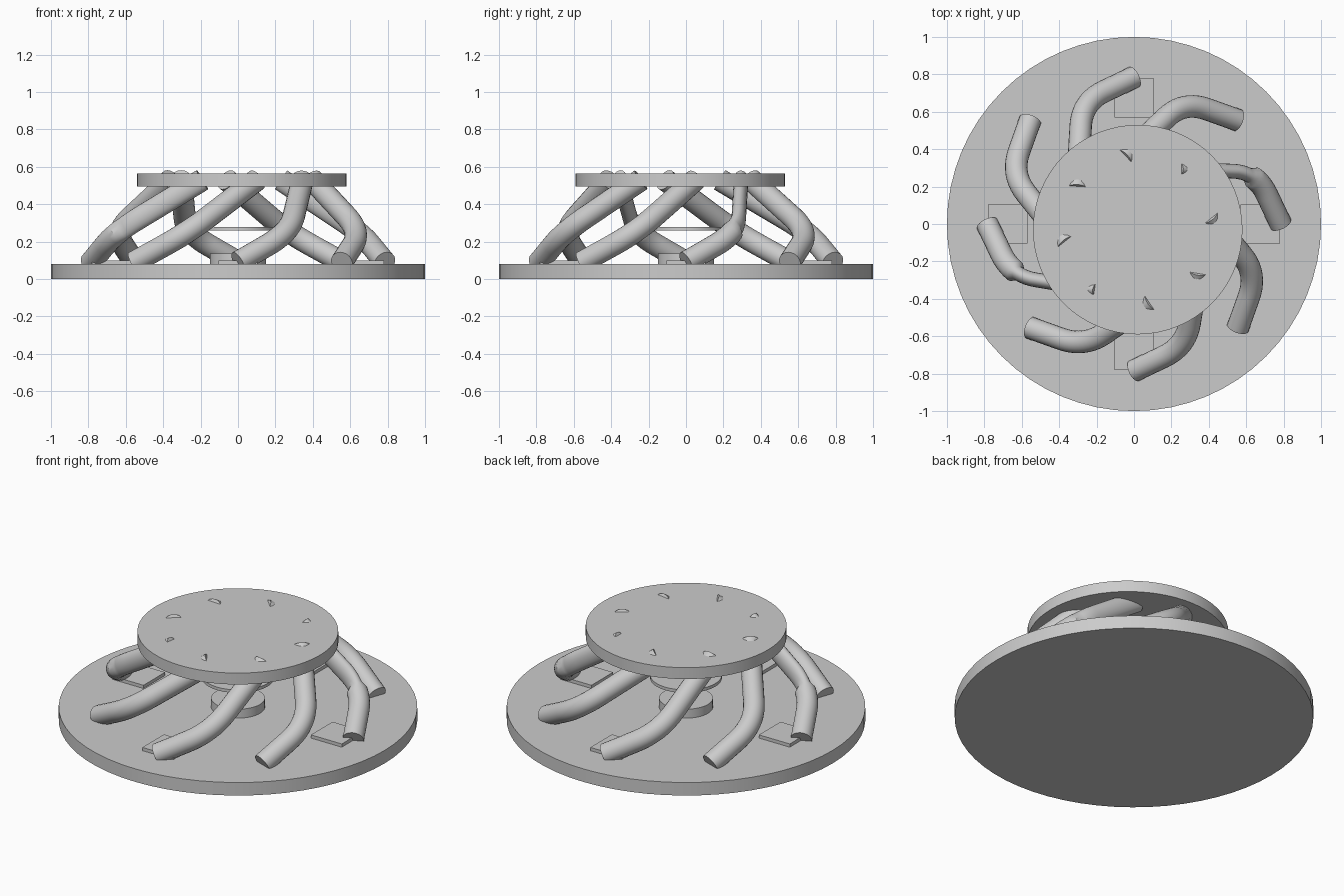
import bpy, bmesh, math
from mathutils import Vector

cube = bpy.data.objects.get("Cube")
if cube:
    bpy.data.objects.remove(cube, do_unlink=True)

grey = bpy.data.materials.new("plain grey")
grey.use_nodes = True
colour = (0.6, 0.6, 0.6, 1)
grey.diffuse_color = colour
grey.node_tree.nodes["Principled BSDF"].inputs["Base Color"].default_value = colour


def finish(bm, name):
    bmesh.ops.recalc_face_normals(bm, faces=bm.faces)
    mesh = bpy.data.meshes.new(name)
    bm.to_mesh(mesh)
    bm.free()
    mesh.materials.append(grey)
    obj = bpy.data.objects.new(name, mesh)
    bpy.context.collection.objects.link(obj)
    bpy.ops.object.select_all(action='DESELECT')
    obj.select_set(True)
    bpy.context.view_layer.objects.active = obj
    bpy.ops.object.shade_smooth_by_angle(angle=math.radians(35))
    return obj


def disc(name, radius, bottom, top, x=0, y=0):
    bm = bmesh.new()
    bmesh.ops.create_cone(bm, cap_ends=True, segments=64, radius1=radius,
                          radius2=radius, depth=top - bottom)
    bmesh.ops.translate(bm, verts=bm.verts, vec=(x, y, (top + bottom) / 2))
    return finish(bm, name)


def box(name, size, centre):
    bm = bmesh.new()
    bmesh.ops.create_cube(bm, size=1)
    bmesh.ops.scale(bm, verts=bm.verts, vec=size)
    bmesh.ops.translate(bm, verts=bm.verts, vec=centre)
    return finish(bm, name)


def polar(radius, degrees, z, centre=(0, 0)):
    a = math.radians(degrees)
    return Vector((centre[0] + radius * math.cos(a),
                   centre[1] + radius * math.sin(a), z))


def bent_path(start, corner, end, bend=0.15, steps=10):
    """Two straight runs joined by a rounded corner."""
    a = corner + (start - corner).normalized() * bend
    b = corner + (end - corner).normalized() * bend
    arc = []
    for i in range(steps + 1):
        t = i / steps
        arc.append(a * (1 - t) ** 2 + corner * 2 * t * (1 - t) + b * t * t)
    return [start] + arc + [end]


def tube(name, path, radius, flatten=1, sides=20):
    """Round tube; flatten narrows it sideways beyond the bend."""
    bm = bmesh.new()
    rings = []
    for i, p in enumerate(path):
        d = (path[min(i + 1, len(path) - 1)] - path[max(i - 1, 0)]).normalized()
        side = d.cross(Vector((0, 0, 1))).normalized()
        up = side.cross(d)
        width = radius * (flatten if i > len(path) // 2 else 1)
        ring = []
        for k in range(sides):
            a = math.tau * k / sides
            ring.append(bm.verts.new(p + side * width * math.cos(a)
                                     + up * radius * math.sin(a)))
        rings.append(ring)
    for r, s in zip(rings, rings[1:]):
        for k in range(sides):
            n = (k + 1) % sides
            bm.faces.new((r[k], r[n], s[n], s[k]))
    bm.faces.new(rings[0])
    bm.faces.new(rings[-1])
    return finish(bm, name)


# Round plates, the upper one slightly off centre
upper = (0.02, -0.03)
disc("base_plate", 1.0, 0, 0.08)
disc("top_plate", 0.56, 0.495, 0.565, *upper)

# Centre drum and the thin disc floating above it
disc("centre_drum", 0.15, 0.08, 0.135)
disc("middle_disc", 0.2, 0.258, 0.277)

# Four square pads on the base
for i in range(4):
    pad = polar(0.675, 90 * i, 0.0875)
    box(f"square_pad_{i + 1}", (0.21, 0.21, 0.025), pad)

# Ring of eight bent legs, two of them flattened in their upper run
for i in range(8):
    turn = 45 * i
    path = bent_path(polar(0.785, turn, 0.09),
                     polar(0.71, turn + 23, 0.25),
                     polar(0.387, turn + 57, 0.53, upper))
    tube(f"bent_leg_{i + 1}", path, 0.06, 0.65 if i % 4 == 0 else 1)
